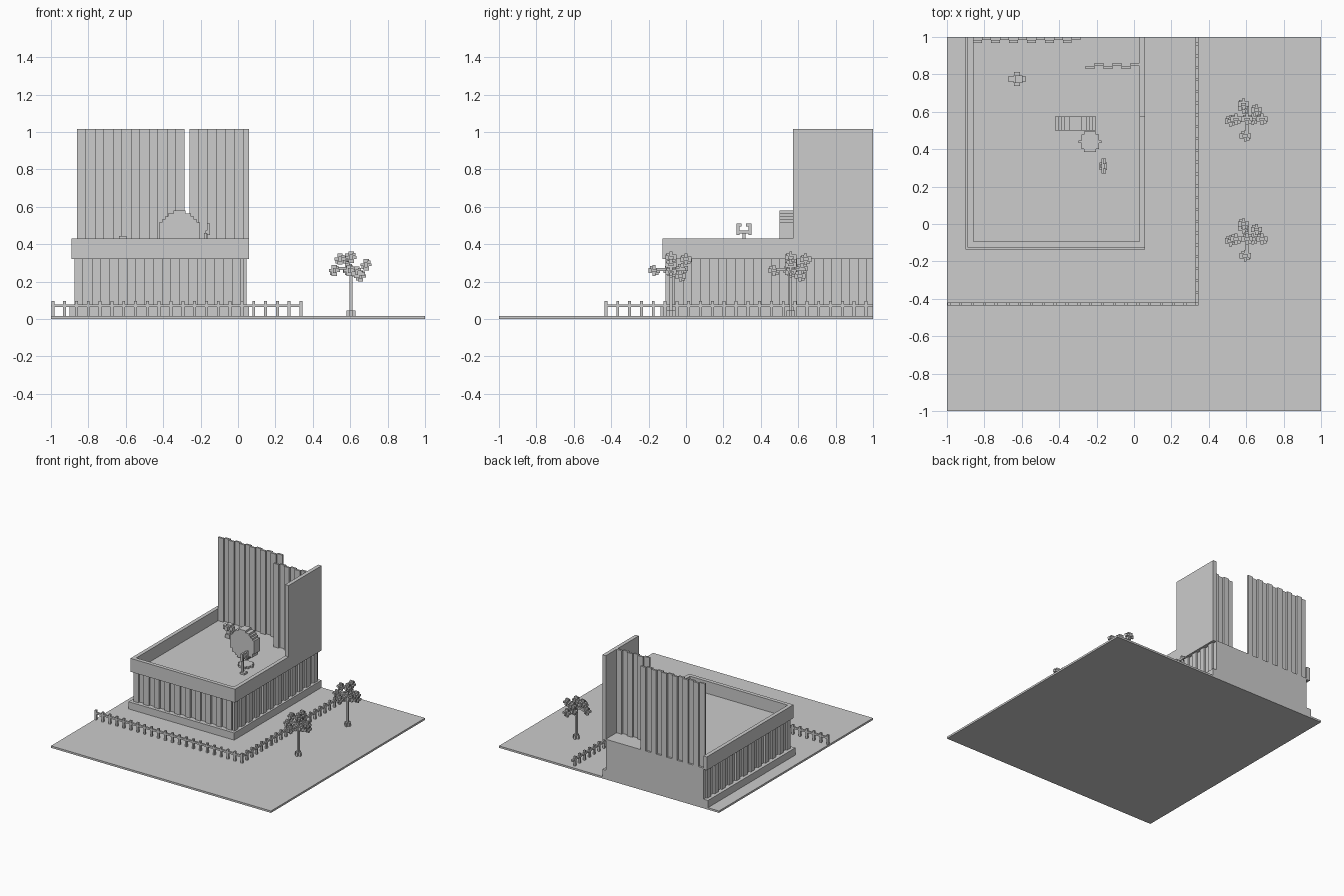
import bpy, bmesh, math
from mathutils import Vector

old = bpy.data.objects.get("Cube")
if old:
    bpy.data.objects.remove(old, do_unlink=True)

V = 2 / 128  # block size

grey = bpy.data.materials.new("light_grey")
grey.use_nodes = True
grey.diffuse_color = (0.604, 0.604, 0.604, 1)
for n in grey.node_tree.nodes:
    if n.type == 'BSDF_PRINCIPLED':
        n.inputs["Base Color"].default_value = grey.diffuse_color


def build(name, boxes):
    """One object from boxes given as (x0, x1, y0, y1, z0, z1)."""
    bm = bmesh.new()
    for x0, x1, y0, y1, z0, z1 in boxes:
        verts = bmesh.ops.create_cube(bm, size=1)["verts"]
        for v in verts:
            v.co = Vector((x1 if v.co.x > 0 else x0,
                           y1 if v.co.y > 0 else y0,
                           z1 if v.co.z > 0 else z0))
    mesh = bpy.data.meshes.new(name)
    bm.to_mesh(mesh)
    bm.free()
    mesh.materials.append(grey)
    obj = bpy.data.objects.new(name, mesh)
    bpy.context.collection.objects.link(obj)
    return obj


def cube(x, y, z, rx, ry, rz):
    return (x - rx, x + rx, y - ry, y + ry, z - rz, z + rz)


def disc_rows(radius):
    """Stepped disc rows: offset low, offset high, half width."""
    n = round(2 * radius / V)
    for i in range(n):
        lo = -radius + i * V
        half = math.sqrt(max(radius ** 2 - (lo + V / 2) ** 2, 0))
        yield lo, lo + V, max(V, round(half / V) * V)


# Building shell
L, R, F, ROOF, BAND, TOP = -0.89, 0.06, -0.125, 0.33, 0.32, 0.43
T = 2 * V
build("ground_slab", [(-1, 1, -1, 1, 0, V)])
build("plinth", [(L - 0.01, R, F - 0.01, 1, V, 0.075)])
build("body", [(L + T, R - T, F + T, 1, 0.075, ROOF)])
build("parapet", [(L, L + T, F, 1, BAND, TOP),
                  (R - T, R, F, 1, BAND, TOP),
                  (L + T, R - T, F, F + T, BAND, TOP)])
build("tall_side_wall", [(R - T, R, 0.572, 1, TOP, 1.016)])

# Vertical ribs on the front and both sides
ribs = []
for i in range(10):
    x = L + V + i * 6 * V
    ribs.append((x, min(x + 3 * V, R - V), F + V, F + T, 0.075, BAND))
for i in range(12):
    y = F + V + i * 6 * V
    for x in (L + V, R - T):
        ribs.append((x, x + V, y, min(y + 3 * V, 1), 0.075, BAND))
build("wall_ribs", ribs)


# Corrugated screens standing on the roof
def screen(name, x0, x1, y, count):
    step = (x1 - x0) / count
    boxes = []
    for i in range(count):
        yy = y - V * (i % 2 == 0)
        boxes.append((x0 + i * step, x0 + (i + 1) * step, yy, yy + V, BAND, 1.016))
    build(name, boxes)


screen("back_screen", -0.86, -0.285, 1 - V, 12)
screen("recessed_screen", -0.26, 0.03, 0.845, 6)

# Rooftop equipment
build("upright_disc", [(-0.313 - h, -0.313 + h, 0.5, 0.575, 0.46 + a, 0.46 + b)
                       for a, b, h in disc_rows(0.115)])
build("roof_disc", [(-0.235 - h, -0.235 + h, 0.44 + a, 0.44 + b, ROOF, ROOF + V)
                    for a, b, h in disc_rows(0.055)])
h = V / 2
build("roof_aerial", [
    cube(-0.175, 0.31, 0.395, h, h, 0.065),
    cube(-0.165, 0.31, 0.465, h, 0.04, h),
    cube(-0.165, 0.31, 0.34, 0.02, 0.02, h),
] + [cube(-0.158, 0.31 + s * 0.032, 0.48, h, h, 0.03) for s in (-1, 1)]
  + [cube(-0.158, 0.31 + s * 0.026, 0.503, h, 0.014, h) for s in (-1, 1)])
build("roof_vent", [
    cube(-0.625, 0.775, 0.345, 0.02, 0.02, V),
    cube(-0.625, 0.775, 0.38, V, h, 0.05),
    cube(-0.625, 0.775, 0.41, 0.045, V, V),
    cube(-0.625, 0.775, 0.415, V, 0.038, V),
    cube(-0.615, 0.775, 0.435, 0.02, 0.02, h)])

# Fence along the front and the left side
FX, FY, STEP = 0.337, -0.428, 0.0632
posts = [cube(FX - i * STEP, FY, 0.055, h, h, 0.04) for i in range(22)]
posts += [cube(FX, FY + i * STEP, 0.055, h, h, 0.04) for i in range(1, 23)]
build("fence_posts", posts)
build("fence_rails", [(-1, FX, FY - h, FY + h, 0.063, 0.078),
                      (FX - h, FX + h, FY, 1, 0.063, 0.078)])

# Trees: blocky trunk, branches and leaf clumps
CLUMPS = [(-0.09, -0.01, 0.26), (-0.06, 0.0, 0.32), (-0.02, 0.08, 0.32),
          (0.0, 0.0, 0.33), (0.03, 0.0, 0.25), (-0.01, -0.09, 0.26),
          (0.08, 0.0, 0.29), (0.05, 0.05, 0.23), (-0.02, 0.06, 0.27)]


def clump(x, y, z):
    a, b = 1.9 * V, 0.9 * V
    return [cube(x, y, z, a, b, h), cube(x, y, z, h, a, b),
            cube(x, y, z, b, h, a), cube(x + V, y - V, z + V, h, h, h),
            cube(x - V, y + V, z - V, h, h, h)]


for label, ty in (("front", -0.08), ("back", 0.56)):
    tx = 0.605
    trunk = [cube(tx, ty, 0.15, h, h, 0.14),
             cube(tx, ty, 0.03, 0.024, h, V), cube(tx, ty, 0.03, h, 0.024, V),
             cube(tx + 0.035, ty, 0.24, 0.04, h, h),
             cube(tx - 0.05, ty, 0.27, 0.05, h, h),
             cube(tx, ty, 0.265, h, 0.08, h)]
    build(label + "_tree_trunk", trunk)
    leaves = []
    for dx, dy, z in CLUMPS:
        leaves += clump(tx + dx, ty + dy, z)
    build(label + "_tree_leaves", leaves)
